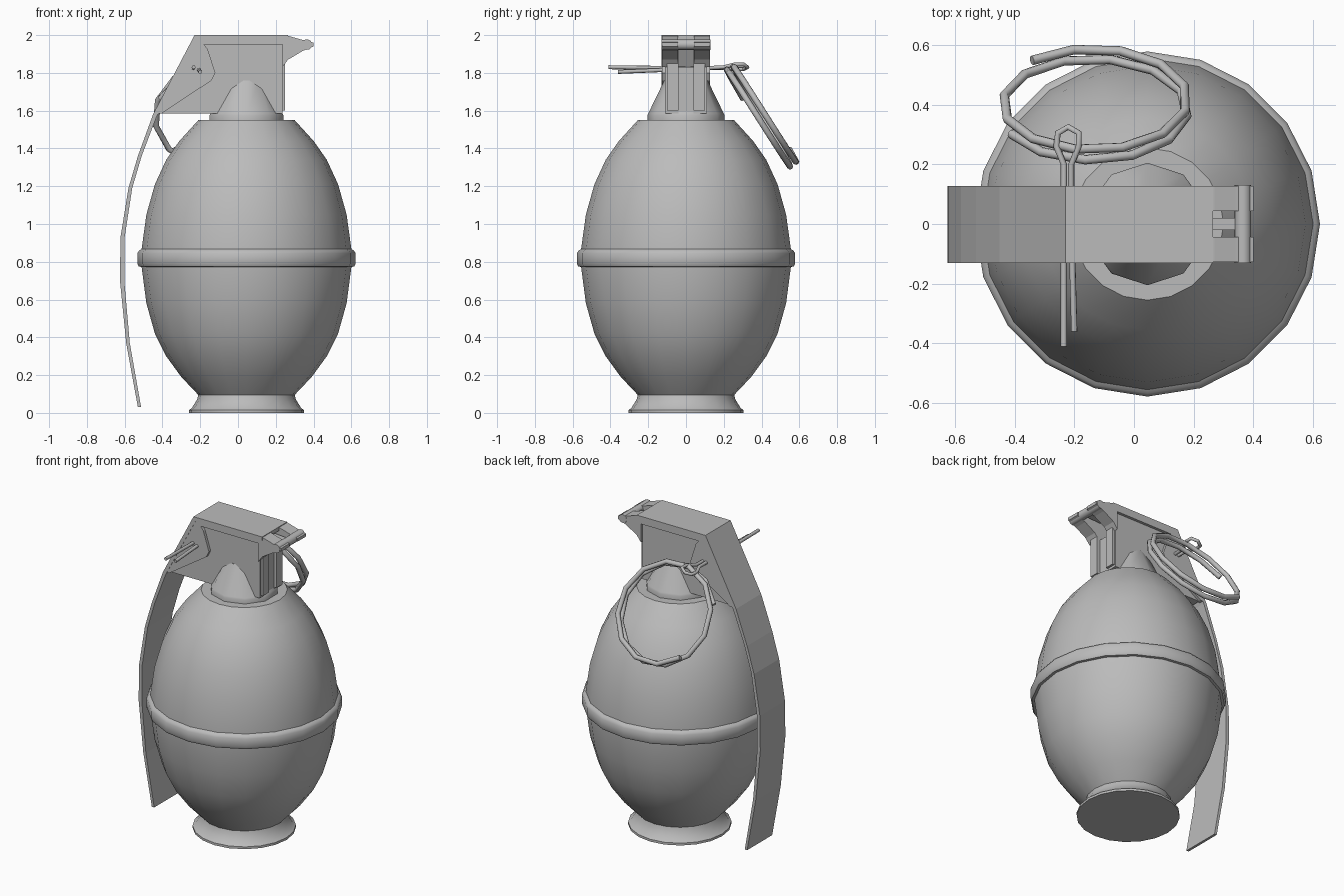
import bpy, bmesh, math
from mathutils import Vector

if "Cube" in bpy.data.objects:
    bpy.data.objects.remove(bpy.data.objects["Cube"])

AX = 0.045  # x of the body axis

metal = bpy.data.materials.new("grey_metal")
metal.diffuse_color = (0.5, 0.5, 0.5, 1)
metal.use_nodes = True
metal.node_tree.nodes["Principled BSDF"].inputs["Base Color"].default_value = metal.diffuse_color


def finish(name, bm, smooth=None):
    bmesh.ops.recalc_face_normals(bm, faces=bm.faces[:])
    me = bpy.data.meshes.new(name)
    bm.to_mesh(me)
    bm.free()
    me.materials.append(metal)
    ob = bpy.data.objects.new(name, me)
    bpy.context.collection.objects.link(ob)
    if smooth:
        bpy.ops.object.select_all(action='DESELECT')
        bpy.context.view_layer.objects.active = ob
        ob.select_set(True)
        bpy.ops.object.shade_smooth_by_angle(angle=math.radians(smooth))
    return ob


def lathe(name, profile, sides, smooth, turn=0.0):
    """Closed solid of revolution around the body axis, profile = (radius, z)."""
    bm = bmesh.new()
    rings = []
    for r, z in profile:
        rings.append([bm.verts.new((AX + r * math.cos(turn + 2 * math.pi * i / sides),
                                    r * math.sin(turn + 2 * math.pi * i / sides), z))
                      for i in range(sides)])
    for a, b in zip(rings, rings[1:]):
        for i in range(sides):
            j = (i + 1) % sides
            bm.faces.new((a[i], a[j], b[j], b[i]))
    bm.faces.new(rings[0])
    bm.faces.new(rings[-1])
    return finish(name, bm, smooth)


def plate(name, outline, y0, y1):
    """Side outline (x, z) extruded between two y values."""
    bm = bmesh.new()
    a = [bm.verts.new((x, y0, z)) for x, z in outline]
    b = [bm.verts.new((x, y1, z)) for x, z in outline]
    bm.faces.new(a)
    bm.faces.new(b)
    for i in range(len(a)):
        j = (i + 1) % len(a)
        bm.faces.new((a[i], a[j], b[j], b[i]))
    return finish(name, bm)


def pair(name, outline, y0, y1):
    plate(name + "_front", outline, -y1, -y0)
    plate(name + "_back", outline, y0, y1)


def wire(name, points, radius, sides=8):
    """Round wire swept through points."""
    pts = [Vector(p) for p in points]
    bm = bmesh.new()
    rings, normal = [], None
    for i, p in enumerate(pts):
        t = (pts[min(i + 1, len(pts) - 1)] - pts[max(i - 1, 0)]).normalized()
        if normal is None:
            normal = t.orthogonal()
        normal = (normal - t * normal.dot(t)).normalized()
        side = t.cross(normal)
        rings.append([bm.verts.new(p + radius * (normal * math.cos(k * 2 * math.pi / sides)
                                                 + side * math.sin(k * 2 * math.pi / sides)))
                      for k in range(sides)])
    for a, b in zip(rings, rings[1:]):
        for k in range(sides):
            m = (k + 1) % sides
            bm.faces.new((a[k], a[m], b[m], b[k]))
    bm.faces.new(rings[0])
    bm.faces.new(rings[-1])
    return finish(name, bm, 50)


# Egg-shaped body with flared foot
lathe("body", [(0.305, 0), (0.305, 0.015), (0.29, 0.025), (0.262, 0.07), (0.255, 0.095),
               (0.345, 0.19), (0.425, 0.30), (0.485, 0.42), (0.53, 0.58), (0.555, 0.77),
               (0.555, 0.87), (0.53, 1.05), (0.485, 1.21), (0.425, 1.34), (0.355, 1.44),
               (0.255, 1.55)], 20, 40)

# Raised seam band
lathe("seam_band", [(0.54, 0.77), (0.57, 0.775), (0.578, 0.79), (0.578, 0.845),
                    (0.568, 0.86), (0.54, 0.875)], 20, 40)

# Fuse collar and cone
lathe("fuse_cone", [(0.205, 1.54), (0.205, 1.575), (0.2, 1.585), (0.115, 1.76)],
      10, 40, math.pi / 2)

# Fuse housing: two cheeks with a core between them
pair("housing_cheek", [(-0.41, 1.585), (0.235, 1.585), (0.235, 1.96), (-0.22, 1.96)], 0.04, 0.11)
pair("housing_rib", [(0.2, 1.6), (0.25, 1.6), (0.25, 1.95), (0.2, 1.95)], 0.04, 0.1)
plate("housing_core", [(-0.41, 1.585), (0.23, 1.585), (0.23, 1.83), (-0.27, 1.83)], -0.04, 0.04)

# Hinge ears, stem and pin
pair("hinge_ear", [(0.235, 1.83), (0.265, 1.87), (0.34, 1.915), (0.40, 1.94), (0.40, 1.96),
                   (0.34, 1.975), (0.27, 1.995), (0.235, 2.0)], 0.043, 0.128)
plate("hinge_stem", [(0.22, 1.93), (0.36, 1.935), (0.36, 1.955), (0.22, 1.965)], -0.02, 0.02)
wire("hinge_pin", [(0.365, -0.13, 1.95), (0.365, 0.13, 1.95)], 0.028, 10)

# Lever: long curved strap plus folded side flanges
outer = [(0.265, 2.0), (-0.23, 2.0), (-0.45, 1.58), (-0.53, 1.36), (-0.58, 1.19),
         (-0.622, 0.93), (-0.625, 0.70), (-0.592, 0.37), (-0.53, 0.03)]
inner = [(-0.513, 0.03), (-0.573, 0.37), (-0.602, 0.70), (-0.6, 0.93), (-0.56, 1.19),
         (-0.51, 1.36), (-0.43, 1.57), (-0.215, 1.975), (0.265, 1.975)]
plate("lever_strap", outer + inner, -0.13, 0.128)
pair("lever_flange", [(0.245, 2.0), (-0.23, 2.0), (-0.45, 1.58), (-0.405, 1.585), (-0.14, 1.76),
                      (-0.12, 1.80), (-0.16, 1.925), (-0.18, 1.95), (0.245, 1.95)], 0.10, 0.128)

# Safety pin: split wire with a looped eye
wire("safety_pin", [(-0.235, -0.41, 1.83), (-0.235, 0.0, 1.825), (-0.235, 0.2, 1.825),
                    (-0.26, 0.26, 1.82), (-0.255, 0.305, 1.82), (-0.22, 0.325, 1.83),
                    (-0.185, 0.305, 1.845), (-0.185, 0.26, 1.845), (-0.21, 0.2, 1.83),
                    (-0.21, 0.0, 1.82), (-0.2, -0.36, 1.805)], 0.0105, 8)

# Pull ring: nearly two turns of wire, tilted against the body
centre = Vector((-0.13, 0.40, 1.57))
down = Vector((0, 0.52, -0.854))
out = Vector((0, 0.854, 0.52))
coil = []
for i in range(23):
    f = i / 22
    t = math.radians(133 - 648 * f)
    coil.append(centre + 0.31 * (Vector((math.cos(t), 0, 0)) + down * math.sin(t))
                + out * (0.035 - 0.07 * f))
wire("pull_ring", coil, 0.016, 8)
